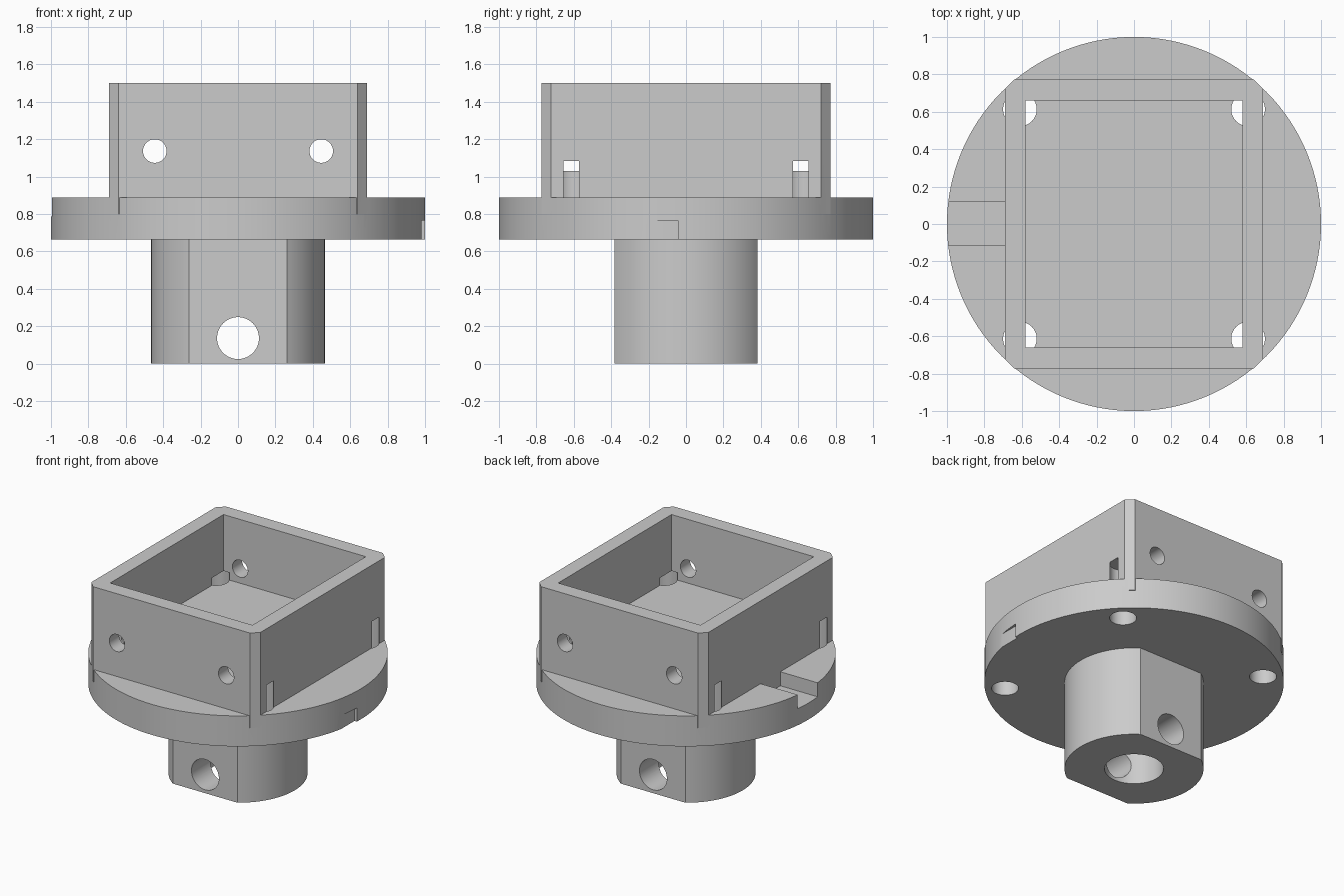
import bpy, bmesh, math
from mathutils import Matrix

cube = bpy.data.objects.get("Cube")
if cube:
    bpy.data.objects.remove(cube, do_unlink=True)

# Single flat grey
grey = bpy.data.materials.new("plain grey")
grey.use_nodes = True
colour = (0.6, 0.6, 0.6, 1)
grey.diffuse_color = colour
grey.node_tree.nodes["Principled BSDF"].inputs["Base Color"].default_value = colour


def finish(name, bm):
    bmesh.ops.recalc_face_normals(bm, faces=bm.faces)
    mesh = bpy.data.meshes.new(name)
    bm.to_mesh(mesh)
    bm.free()
    mesh.materials.append(grey)
    obj = bpy.data.objects.new(name, mesh)
    bpy.context.collection.objects.link(obj)
    return obj


def box(name, x, y, z, chamfer=0):
    """Box from (min, max) ranges, optionally with cut vertical corners."""
    bm = bmesh.new()
    bmesh.ops.create_cube(bm, size=1)
    for v in bm.verts:
        v.co = [r[0] if c < 0 else r[1] for c, r in zip(v.co, (x, y, z))]
    if chamfer:
        upright = [e for e in bm.edges if abs(e.verts[0].co.z - e.verts[1].co.z) > 0.1]
        bmesh.ops.bevel(bm, geom=upright, offset=chamfer, segments=1, affect='EDGES')
    return finish(name, bm)


def cylinder(name, radius, start, end, centre=(0, 0), axis='Z', sides=64):
    """Cylinder along Z at (x, y), or along Y at (x, z)."""
    bm = bmesh.new()
    bmesh.ops.create_cone(bm, cap_ends=True, segments=sides, radius1=radius,
                          radius2=radius, depth=end - start)
    a, b, mid = *centre, (start + end) / 2
    if axis == 'Z':
        place = Matrix.Translation((a, b, mid))
    else:
        place = Matrix.Translation((a, mid, b)) @ Matrix.Rotation(math.pi / 2, 4, 'X')
    bm.transform(place)
    return finish(name, bm)


def combine(target, other, operation):
    """Apply a boolean and discard the second object."""
    mod = target.modifiers.new(operation, 'BOOLEAN')
    mod.operation, mod.solver, mod.object = operation, 'EXACT', other
    bpy.context.view_layer.update()
    graph = bpy.context.evaluated_depsgraph_get()
    mesh = bpy.data.meshes.new_from_object(target.evaluated_get(graph))
    target.modifiers.clear()
    target.data = mesh
    bpy.data.objects.remove(other, do_unlink=True)


# Stem with flats on front and back
body = cylinder("mount_body", 0.464, 0, 0.75, sides=96)
combine(body, box("stem_flats", (-1, 1), (-0.382, 0.382), (-1, 2)), 'INTERSECT')

# Round flange and square housing
combine(body, cylinder("flange", 1, 0.665, 0.89, sides=128), 'UNION')
combine(body, box("housing", (-0.69, 0.69), (-0.773, 0.773), (0.8, 1.5), 0.05), 'UNION')

# Housing pocket, flange cable groove and small edge notch
cutters = [
    box("pocket", (-0.58, 0.58), (-0.66, 0.66), (1.03, 1.7)),
    box("cable_groove", (-1.2, -0.69), (-0.113, 0.117), (0.787, 1)),
    box("edge_notch", (0.98, 1.2), (-0.25, -0.043), (0.5, 0.765)),
    # Stem bore and cross hole
    cylinder("bore", 0.197, -0.2, 1.028),
    cylinder("cross_hole", 0.112, -1, 1, (0, 0.137), 'Y'),
]
for side in (-1, 1):
    # Screw holes through the front and back walls
    cutters.append(cylinder("wall_hole", 0.063, -1, 1, (side * 0.445, 1.137), 'Y', 48))
    # Corner holes that break through the side walls
    for end in (-1, 1):
        cutters.append(cylinder("corner_hole", 0.09, 0.5, 1.085,
                                (side * 0.61, end * 0.613), sides=48))
for cutter in cutters:
    combine(body, cutter, 'DIFFERENCE')

# Smooth round walls, crisp edges
bpy.ops.object.select_all(action='DESELECT')
body.select_set(True)
bpy.context.view_layer.objects.active = body
bpy.ops.object.shade_smooth_by_angle(angle=math.radians(25))
